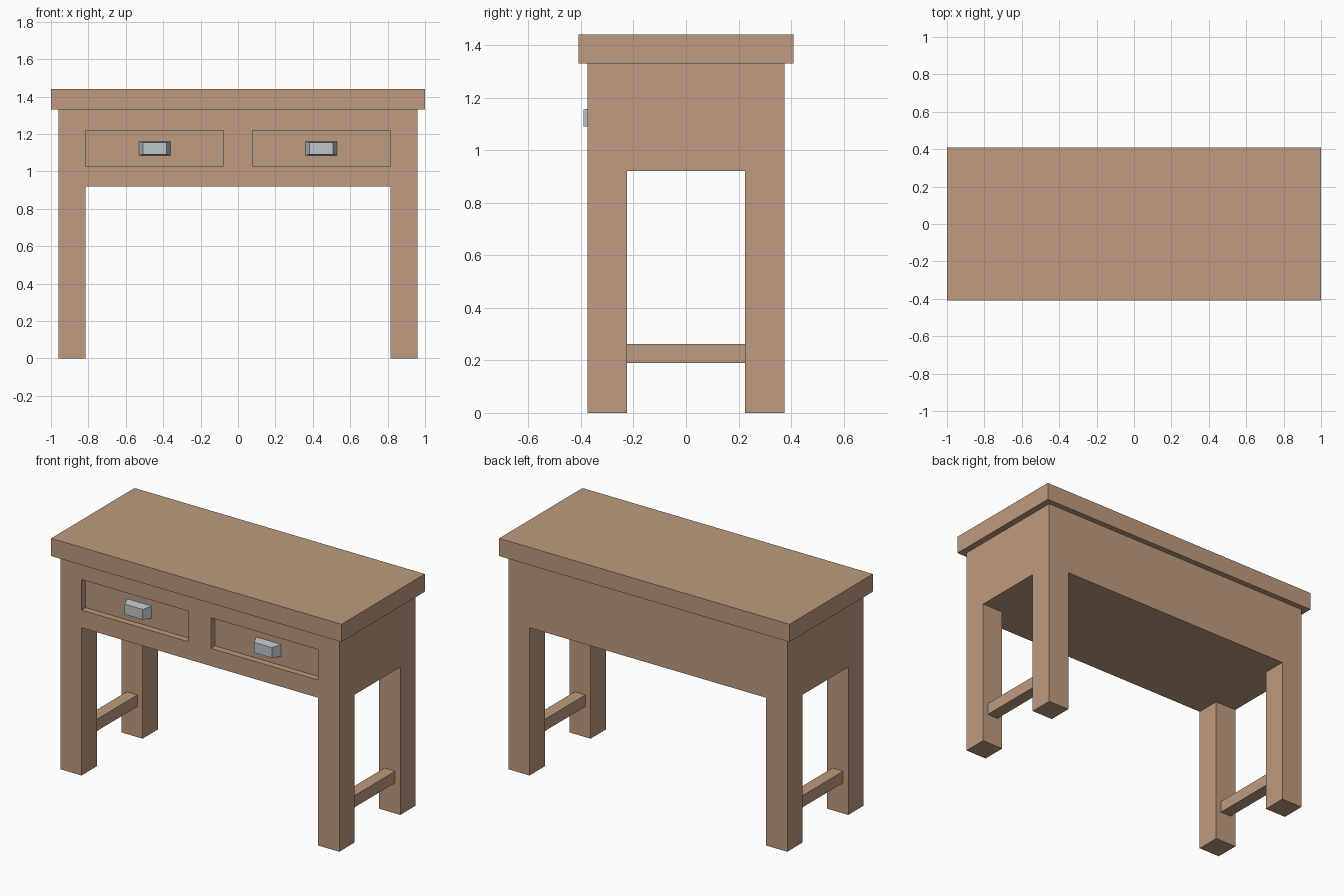
import bpy
import bmesh
from mathutils import Vector

if "Cube" in bpy.data.objects:
    bpy.data.objects.remove(bpy.data.objects["Cube"], do_unlink=True)


def make_material(name, color):
    mat = bpy.data.materials.new(name)
    mat.use_nodes = True
    mat.diffuse_color = color
    mat.node_tree.nodes["Principled BSDF"].inputs["Base Color"].default_value = color
    return mat


wood = make_material("light brown wood", (0.52, 0.33, 0.21, 1))
metal = make_material("pale grey metal", (0.51, 0.57, 0.60, 1))


def box_mesh(low, high):
    low, high = Vector(low), Vector(high)
    bm = bmesh.new()
    bmesh.ops.create_cube(bm, size=1)
    for v in bm.verts:
        v.co = (low + high) / 2 + v.co * (high - low)
    return bm


def finish(bm, name, mat):
    bmesh.ops.recalc_face_normals(bm, faces=bm.faces[:])
    mesh = bpy.data.meshes.new(name)
    bm.to_mesh(mesh)
    bm.free()
    mesh.materials.append(mat)
    obj = bpy.data.objects.new(name, mesh)
    bpy.context.collection.objects.link(obj)
    return obj


def cut(bm, axis, positions):
    normal = Vector((0, 0, 0))
    normal[axis] = 1
    for p in positions:
        bmesh.ops.bisect_plane(bm, geom=bm.verts[:] + bm.edges[:] + bm.faces[:],
                               plane_co=normal * p, plane_no=normal)


def push(bm, faces, offset):
    for f in bmesh.ops.extrude_discrete_faces(bm, faces=faces)["faces"]:
        bmesh.ops.translate(bm, verts=f.verts[:], vec=offset)


# Main dimensions
half_x, half_y = 0.96, 0.375
leg_x, leg_y = 0.815, 0.225
apron_z, top_z = 0.92, 1.33
gap_x, drawer_low, drawer_high = 0.077, 1.03, 1.22
recess = 0.04

# Table top
finish(box_mesh((-1, -0.41, top_z), (1, 0.41, 1.44)), "table_top", wood)

# Body: box with four legs drawn down and two drawer fronts pushed in
bm = box_mesh((-half_x, -half_y, apron_z), (half_x, half_y, top_z))
cut(bm, 0, (-leg_x, -gap_x, gap_x, leg_x))
cut(bm, 1, (-leg_y, leg_y))
cut(bm, 2, (drawer_low, drawer_high))
bm.normal_update()
legs, drawers = [], []
for f in bm.faces:
    c = f.calc_center_median()
    if f.normal.z < -0.9 and abs(c.x) > leg_x and abs(c.y) > leg_y:
        legs.append(f)
    elif (f.normal.y < -0.9 and gap_x < abs(c.x) < leg_x
          and drawer_low < c.z < drawer_high):
        drawers.append(f)
push(bm, legs, (0, 0, -apron_z))
push(bm, drawers, (0, recess, 0))
bmesh.ops.dissolve_limit(bm, angle_limit=0.01, verts=bm.verts[:], edges=bm.edges[:])
finish(bm, "body_with_legs", wood)

for side, label in ((-1, "right"), (1, "left")):
    # Stretcher joining the front and back legs
    x = side * 0.8875
    finish(box_mesh((x - 0.037, -leg_y, 0.19), (x + 0.037, leg_y, 0.263)),
           label + "_stretcher", wood)

    # Drawer handle, tapered towards the front
    x, z = side * 0.445, 1.123
    bm = box_mesh((x - 0.085, -0.39, z - 0.038), (x + 0.085, recess - half_y, z + 0.038))
    for v in bm.verts:
        if v.co.y < -0.38:
            v.co.x = x + (v.co.x - x) * 0.73
            v.co.z = z + (v.co.z - z) * 0.84
    finish(bm, label + "_drawer_handle", metal)
